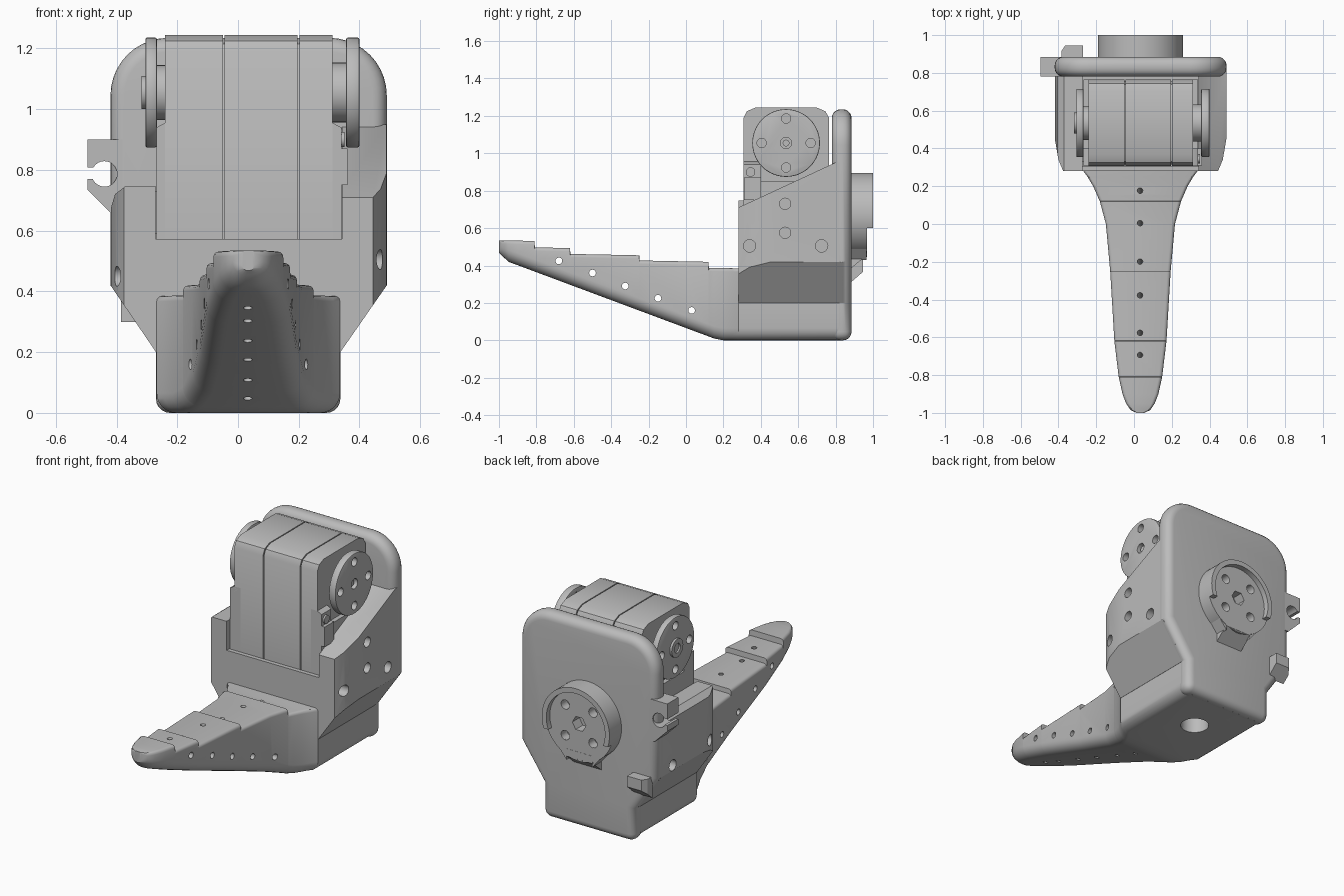
import bpy, bmesh, math
from mathutils import Vector

cube = bpy.data.objects.get("Cube")
if cube:
    bpy.data.objects.remove(cube, do_unlink=True)

grey = bpy.data.materials.new("plain grey")
grey.use_nodes = True
GREY = (0.5, 0.5, 0.5, 1)
grey.diffuse_color = GREY
for node in grey.node_tree.nodes:
    if node.type == 'BSDF_PRINCIPLED':
        node.inputs["Base Color"].default_value = GREY

CX = 0.034                      # middle of the body in x
AXES = {'x': lambda u, v, w: (w, u, v),
        'y': lambda u, v, w: (u, w, v),
        'z': lambda u, v, w: (u, v, w)}


def finish(name, bm):
    bmesh.ops.recalc_face_normals(bm, faces=bm.faces)
    mesh = bpy.data.meshes.new(name)
    bm.to_mesh(mesh)
    bm.free()
    mesh.materials.append(grey)
    obj = bpy.data.objects.new(name, mesh)
    bpy.context.collection.objects.link(obj)
    return obj


def loft(name, rings):
    """Closed skin through rings of equal length."""
    bm = bmesh.new()
    loops = [[bm.verts.new(p) for p in ring] for ring in rings]
    n = len(loops[0])
    for a, b in zip(loops, loops[1:]):
        for i in range(n):
            j = (i + 1) % n
            bm.faces.new((a[i], a[j], b[j], b[i]))
    bm.faces.new(loops[0])
    bm.faces.new(loops[-1])
    return finish(name, bm)


def prism(name, axis, pts, a, b):
    put = AXES[axis]
    return loft(name, [[put(u, v, w) for u, v in pts] for w in (a, b)])


def box(name, x, y, z):
    return prism(name, 'z', [(x[0], y[0]), (x[1], y[0]), (x[1], y[1]), (x[0], y[1])], *z)


def arc(u, v, r, start, end, n):
    angles = [math.radians(start + (end - start) * i / n) for i in range(n + 1)]
    return [(u + r * math.cos(t), v + r * math.sin(t)) for t in angles]


def disc(name, axis, u, v, r, a, b, n=48):
    return prism(name, axis, arc(u, v, r, 0, 360, n)[:-1], a, b)


def apply(obj, mod):
    bpy.ops.object.select_all(action='DESELECT')
    bpy.context.view_layer.objects.active = obj
    obj.select_set(True)
    bpy.ops.object.modifier_apply(modifier=mod.name)


def boolean(obj, cutter, op='DIFFERENCE'):
    cutter.hide_render = True
    mod = obj.modifiers.new("cut", 'BOOLEAN')
    mod.operation, mod.solver, mod.object = op, 'EXACT', cutter
    apply(obj, mod)
    bpy.data.objects.remove(cutter, do_unlink=True)


def bevel(obj, width, segments, angle):
    mod = obj.modifiers.new("round", 'BEVEL')
    mod.width, mod.segments = width, segments
    mod.limit_method, mod.angle_limit = 'ANGLE', math.radians(angle)
    apply(obj, mod)


# Back plate: rounded top, tapered to a narrow foot
outline = [(-.27, 0), (.337, 0), (.337, .2), (.49, .42)]
outline += arc(.3, 1.045, .19, 0, 90, 10) + arc(-.23, 1.045, .19, 90, 180, 10)
outline += [(-.42, .42), (-.27, .2)]
plate = prism("back_plate", 'y', outline, .78, .885)
bevel(plate, .046, 5, 60)

# Housing: plan shape trimmed by a front profile
housing = prism("housing", 'z', [(-.375, .28), (.445, .28), (.47, .34), (.489, .45),
                                 (.489, .84), (-.419, .84), (-.419, .45), (-.4, .34)], .2, .95)
profile = [(-.27, .19), (.337, .19), (.337, .2), (.49, .42), (.49, 1), (-.1, 1), (-.1, .747),
           (-.37, .747), (-.405, .72), (-.42, .67), (-.42, .42), (-.27, .2)]
boolean(housing, prism("trim", 'y', profile, .1, 1), 'INTERSECT')
boolean(housing, prism("slope", 'x', [(.2, .673), (.8, .951), (.8, 1.1), (.2, 1.1)], 0, .6))
boolean(housing, box("pocket", (-.272, .342), (.305, .78), (.5, 1.1)))
boolean(housing, box("front_slot", (-.272, .342), (.2, .32), (.573, 1.1)))
for y in (.34, .725):
    boolean(housing, disc("hole", 'x', y, .505, .033, .38, .6, 20))
    boolean(housing, disc("hole", 'x', y, .45, .033, -.6, -.32, 20))
for z in (.575, .73):
    boolean(housing, disc("hole", 'x', .53, z, .03, .43, .6, 20))

# Finger: stepped top, sloped underside, flaring into the base
WIDTHS = [(-1, .02), (-.985, .052), (-.95, .076), (-.9, .095), (-.81, .115), (-.62, .138),
          (-.25, .16), (0, .183), (.12, .215), (.2, .25), (.25, .28), (.28, .302), (.84, .302)]
STEPS = [(-1, -.81, .535), (-.81, -.62, .497), (-.62, -.25, .462), (-.25, .12, .427), (.12, .84, .388)]


def half_width(y):
    for (y0, w0), (y1, w1) in zip(WIDTHS, WIDTHS[1:]):
        if y <= y1:
            return w0 + (w1 - w0) * max(0, y - y0) / (y1 - y0)
    return WIDTHS[-1][1]


def section(y, top):
    w = half_width(y)
    low = max(0, .01 + .373 * (.15 - y)) + max(0, -.95 - y) * .6
    r, s = min(.065, w * .85, (top - low) * .6), min(.018, w * .4)
    pts = arc(CX - w + r, low + r, r, 180, 270, 6) + arc(CX + w - r, low + r, r, 270, 360, 6)
    pts += arc(CX + w - s, top - s, s, 0, 90, 3) + arc(CX - w + s, top - s, s, 90, 180, 3)
    return [(x, y, z) for x, z in pts]


rings = []
for y0, y1, top in STEPS:
    inner = [y for y, w in WIDTHS if y0 < y < y1] + ([.15] if y0 < .15 < y1 else [])
    for y in [y0 + (.002 if y0 > -1 else 0)] + sorted(inner) + [y1]:
        rings.append(section(y, top - (y - y0) * .02))
finger = loft("finger", rings)
for y, z in ((-.68, .425), (-.5, .36), (-.325, .29), (-.15, .225), (.03, .16)):
    boolean(finger, disc("hole", 'x', y, z, .018, -.5, .5, 12))
lean = Vector((0, .35, .94))
for y in (-.71, -.58, -.38, -.19, .015, .2):
    c = Vector((CX - .002, y, .45))
    boolean(finger, loft("hole", [[c + lean * d + Vector((u, v, 0)) for u, v in
                                   arc(0, 0, .015, 0, 360, 12)[:-1]] for d in (-.6, .2)]))
boolean(finger, disc("base_hole", 'z', CX, .58, .08, -.1, .15, 32))

# Motor body: three slabs around a core, leaving thin seams
side = [(.308, .56), (.765, .56), (.765, 1.19), (.745, 1.225), (.7, 1.244),
        (.37, 1.244), (.325, 1.225), (.308, 1.19)]
for name, a, b in (("motor_right", -.24, -.05), ("motor_middle", -.044, .196), ("motor_left", .202, .312)):
    prism(name, 'x', side, a, b)
prism("motor_core", 'x', [(.536 + (y - .536) * .97, .9 + (z - .9) * .97) for y, z in side], -.2, .3)
for name, out, inn in (("right_cheek", -.268, -.2), ("left_cheek", .34, .27)):
    sgn = 1 if inn > out else -1
    prism(name + "_front", 'y', [(out, .56), (inn, .56), (inn, .955), (out + sgn * .028, .955),
                                 (out, .94)], .308, .4)
    box(name, sorted((out, inn)), (.31, .765), (.56, .85))
box("connector", (-.303, -.26), (.33, .45), (.59, .73))
box("side_clip", (.33, .36), (.31, .4), (.75, .87))
boss = disc("screw_boss", 'x', .345, .9, .025, .3, .35, 20)

# Output horns on both sides of the motor
HY, HZ = .535, 1.055


def horn(name, a, b):
    obj = disc(name, 'x', HY, HZ, .181, a, b, 56)
    bevel(obj, .006, 2, 60)
    for k in range(4):
        t = k * math.pi / 2
        boolean(obj, disc("hole", 'x', HY + .131 * math.cos(t), HZ + .131 * math.sin(t),
                          .025, a - .1, b + .1, 20))
    return obj


left_horn = horn("left_horn", .356, .4)
boolean(left_horn, disc("hole", 'x', HY, HZ, .03, .37, .5, 24))
disc("left_screw", 'x', HY, HZ, .018, .36, .385, 20)
disc("left_hub", 'x', HY, HZ, .098, .3, .358)
horn("right_horn", -.305, -.267)
disc("right_hub", 'x', HY, HZ, .09, -.27, -.23)
cap = disc("right_cap", 'x', HY, HZ, .055, -.318, -.3, 32)
boolean(cap, disc("hole", 'x', HY, HZ, .028, -.4, -.308, 24))

# Rear hub: disc with a partial raised rim and a wedge below
HUB = .67
hub = disc("rear_hub", 'y', CX, HUB, .225, .87, 1, 64)
boolean(hub, disc("recess", 'y', CX, HUB, .195, .967, 1.1, 64))
boolean(hub, box("rim_gap", (-.4, .4), (.967, 1.1), (.3, .6)))
for k in range(4):
    t = math.pi * (k / 2 + .25)
    boolean(hub, disc("hole", 'y', CX + .13 * math.cos(t), HUB + .13 * math.sin(t), .028, .91, 1.1, 20))
boolean(hub, disc("hole", 'y', CX, HUB, .045, .9, 1.1, 6))
prism("rear_wedge", 'x', [(.87, .375), (.968, .455), (.968, .5), (.87, .5)], CX - .09, CX + .09)
for s in (-1, 1):
    prism("wedge_cheek", 'y', [(CX + s * .085, .43), (CX + s * .2, .57), (CX + s * .085, .55)], .87, .964)

# Cable hooks beside the plate
clip = prism("cable_hook", 'y', [(-.38, .9), (-.495, .9), (-.495, .735), (-.41, .65), (-.38, .65)], .78, .885)
boolean(clip, disc("cable_hole", 'y', -.44, .787, .042, .7, 1, 24))
boolean(clip, box("cable_slot", (-.6, -.44), (.7, 1), (.77, .808)))
lower = prism("lower_hook", 'x', [(.87, .3), (.945, .365), (.945, .43), (.87, .43)], -.385, -.27)
boolean(lower, prism("corner_cut", 'z', [(-.4, .89), (-.355, .96), (-.42, .96)], .2, .6))

# Smooth shading with crisp edges
bpy.ops.object.select_all(action='DESELECT')
for obj in bpy.context.collection.objects:
    if obj.type == 'MESH':
        obj.select_set(True)
        bpy.context.view_layer.objects.active = obj
bpy.ops.object.shade_smooth_by_angle(angle=math.radians(32))
